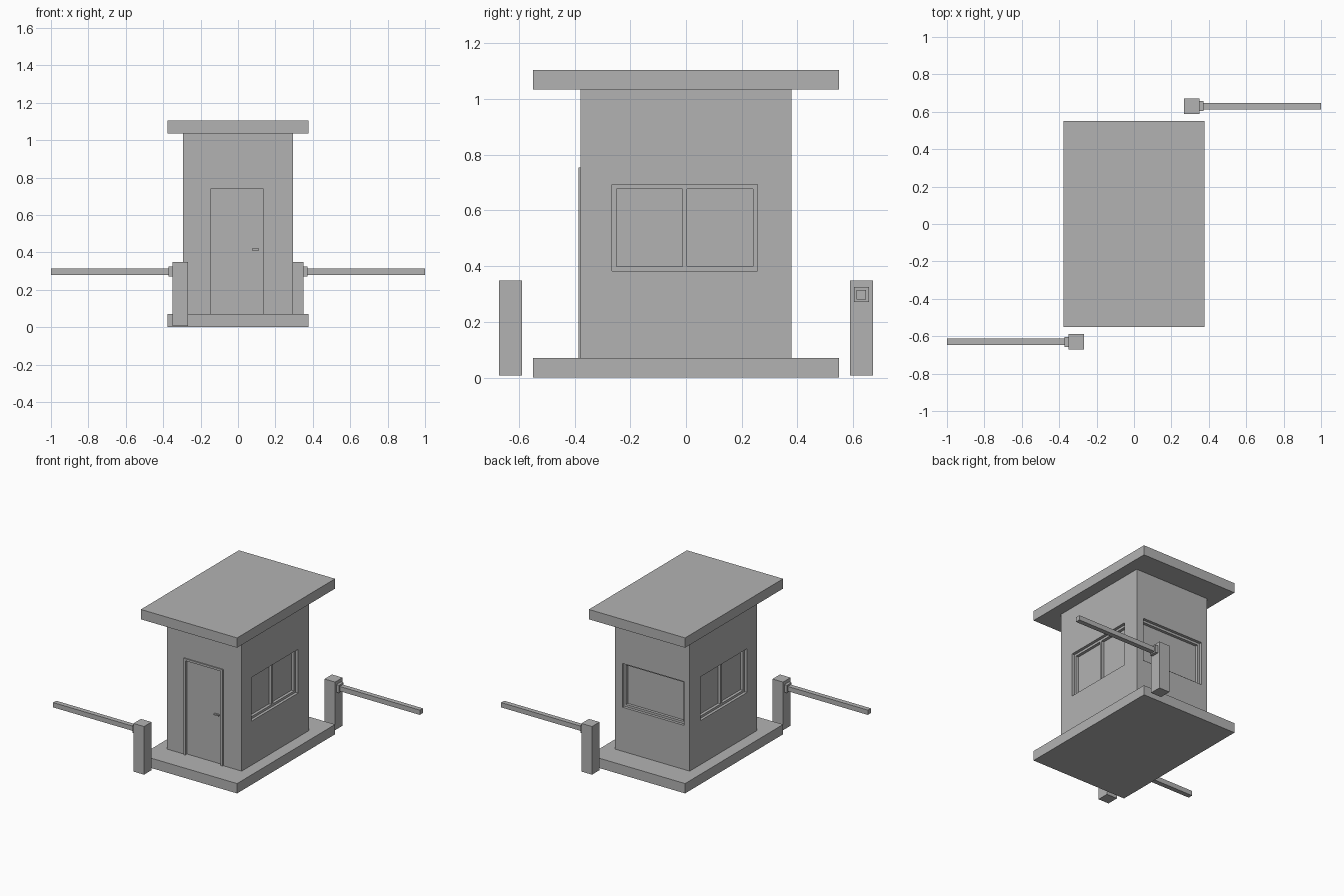
import bpy
from mathutils import Vector, Matrix
from math import pi

cube = bpy.data.objects.get("Cube")
if cube:
    bpy.data.objects.remove(cube, do_unlink=True)

grey = bpy.data.materials.new("plain grey")
grey.use_nodes = True
colour = (0.45, 0.45, 0.45, 1)
grey.diffuse_color = colour
grey.node_tree.nodes["Principled BSDF"].inputs["Base Color"].default_value = colour


def box(name, xs, ys, zs, frame=Matrix()):
    """Axis-aligned box from three ranges, placed by a frame matrix."""
    corners = [Vector((x, y, z)) for x in xs for y in ys for z in zs]
    faces = [(0, 1, 3, 2), (4, 6, 7, 5), (0, 4, 5, 1), (2, 3, 7, 6), (0, 2, 6, 4), (1, 5, 7, 3)]
    mesh = bpy.data.meshes.new(name)
    mesh.from_pydata([frame @ c for c in corners], [], faces)
    mesh.materials.append(grey)
    obj = bpy.data.objects.new(name, mesh)
    bpy.context.collection.objects.link(obj)
    return obj


WX, WY = 0.294, 0.378      # wall half sizes
Z0, Z1 = 0.07, 1.035       # wall bottom and top

# Base, walls and roof
box("base_slab", (-0.378, 0.378), (-0.55, 0.55), (0, Z0))
walls = box("walls", (-WX, WX), (-WY, WY), (Z0, Z1))
box("roof_slab", (-0.378, 0.378), (-0.55, 0.55), (Z1, 1.105))


def wall_frame(angle, distance):
    """Local frame of one wall: x along it, -y outward, z up."""
    return Matrix.Rotation(angle, 4, "Z") @ Matrix.Translation((0, -distance, 0))


def cut(name, xs, zs, depth, frame):
    """Sink a rectangular recess into the walls."""
    cutter = box(name, xs, (-0.05, depth), zs, frame)
    cutter.hide_render = True
    mod = walls.modifiers.new(name, "BOOLEAN")
    mod.operation, mod.solver, mod.object = "DIFFERENCE", "EXACT", cutter
    bpy.context.view_layer.objects.active = walls
    bpy.ops.object.modifier_apply(modifier=name)
    bpy.data.objects.remove(cutter, do_unlink=True)


def window(name, xs, frame, mullion):
    """Recessed window: sunken frame bars around a deeper pane."""
    (a, b), (lo, hi), w = xs, (0.383, 0.694), 0.016
    cut(name + "_cutter", xs, (lo, hi), 0.045, frame)
    bars = (0.02, 0.045)
    box(name + "_pane", xs, (0.04, 0.045), (lo, hi), frame)
    box(name + "_jamb_a", (a, a + w), bars, (lo, hi), frame)
    box(name + "_jamb_b", (b - w, b), bars, (lo, hi), frame)
    box(name + "_bottom_rail", (a + w, b - w), bars, (lo, lo + w), frame)
    box(name + "_top_rail", (a + w, b - w), bars, (hi - w, hi), frame)
    if mullion:
        mid = (a + b) / 2
        box(name + "_mullion", (mid - w / 2, mid + w / 2), bars, (lo + w, hi - w), frame)


# Windows: two panes on each side, one pane at the back
window("left_window", (-0.266, 0.256), wall_frame(pi / 2, WX), True)
window("right_window", (-0.256, 0.266), wall_frame(-pi / 2, WX), True)
window("back_window", (-0.236, 0.247), wall_frame(pi, WY), False)

# Door set back inside a thin raised surround
front = wall_frame(0, WY)
L, R, TOP, W = -0.144, 0.134, 0.74, 0.015
cut("door_cutter", (L, R), (Z0 - 0.02, TOP), 0.03, front)
box("door_panel", (L, R), (0.012, 0.03), (Z0, TOP), front)
box("door_jamb_right", (L - W, L), (-0.008, 0.012), (Z0, TOP), front)
box("door_jamb_left", (R, R + W), (-0.008, 0.012), (Z0, TOP), front)
box("door_head", (L - W, R + W), (-0.008, 0.012), (TOP, TOP + W), front)
box("door_handle", (0.074, 0.112), (0, 0.012), (0.41, 0.42), front)

# Barriers at opposite corners, each turned half round from the other
for side, angle in (("back", 0), ("front", pi)):
    turn = Matrix.Rotation(angle, 4, "Z")
    box(side + "_barrier_post", (0.268, 0.351), (0.588, 0.672), (0.007, 0.349), turn)
    box(side + "_barrier_mount", (0.351, 0.371), (0.603, 0.657), (0.271, 0.325), turn)
    box(side + "_barrier_arm", (0.371, 1.0), (0.613, 0.647), (0.28, 0.314), turn)
